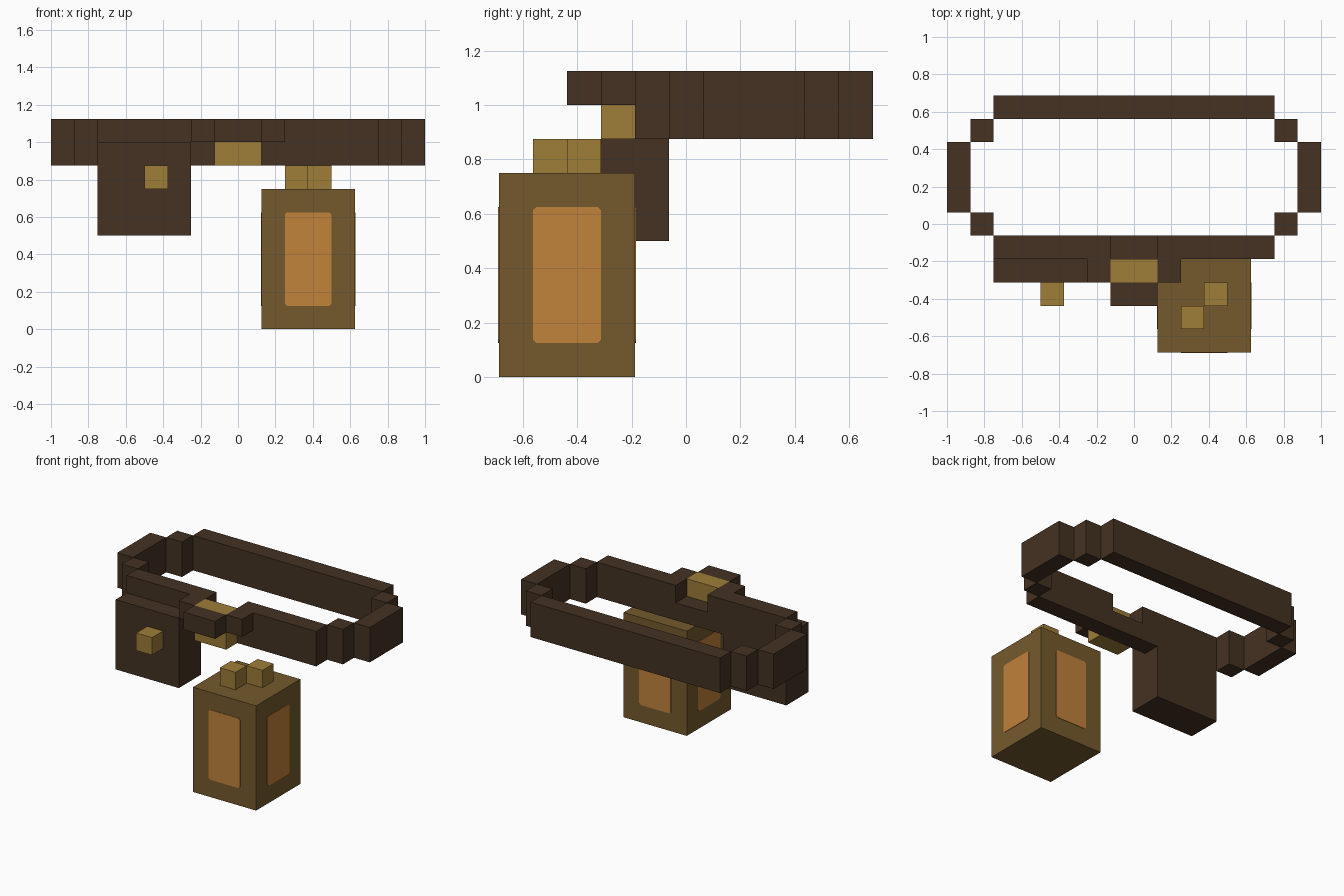
import bpy, bmesh
from mathutils import Matrix, Vector
from math import pi

U = 0.125  # one block

cube = bpy.data.objects.get("Cube")
if cube:
    bpy.data.objects.remove(cube)


def material(name, rgb):
    m = bpy.data.materials.new(name)
    m.use_nodes = True
    m.diffuse_color = (*rgb, 1)
    m.node_tree.nodes["Principled BSDF"].inputs["Base Color"].default_value = (*rgb, 1)
    return m


LEATHER = material("dark leather", (0.058, 0.032, 0.016))
BRASS = material("brass", (0.342, 0.205, 0.040))
FRAME = material("lantern bronze", (0.178, 0.102, 0.026))
GLOW = material("amber glass", (0.533, 0.223, 0.044))


def finish(name, bm, mat):
    bmesh.ops.recalc_face_normals(bm, faces=bm.faces)
    mesh = bpy.data.meshes.new(name)
    bm.to_mesh(mesh)
    bm.free()
    mesh.materials.append(mat)
    ob = bpy.data.objects.new(name, mesh)
    bpy.context.collection.objects.link(ob)
    return ob


def box(name, mat, x, y, z):
    """Box from (low, high) ranges measured in blocks."""
    bm = bmesh.new()
    size = [(b - a) * U for a, b in (x, y, z)]
    mid = Vector([(a + b) / 2 * U for a, b in (x, y, z)])
    bmesh.ops.create_cube(bm, size=1, matrix=Matrix.Translation(mid) @ Matrix.Diagonal((*size, 1)))
    return finish(name, bm, mat)


# Belt loop: back strap, stepped corners, sides, split front strap
BELT = (7, 9)
box("belt_back", LEATHER, (-6, 6), (4.5, 5.5), BELT)
box("belt_front_middle", LEATHER, (-1, 1), (-1.5, -0.5), (7, 8))
for side, s in (("left", 1), ("right", -1)):
    def span(a, b):
        return tuple(sorted((a * s, b * s)))
    box(side + "_belt_side", LEATHER, span(7, 8), (0.5, 3.5), BELT)
    box(side + "_belt_back_corner", LEATHER, span(6, 7), (3.5, 4.5), BELT)
    box(side + "_belt_front_corner", LEATHER, span(6, 7), (-0.5, 0.5), BELT)
    box(side + "_belt_front", LEATHER, span(1, 6), (-1.5, -0.5), BELT)
    box(side + "_buckle_keeper", LEATHER, span(1, 2), (-2.5, -1.5), (8, 9))

# Buckle
box("buckle", BRASS, (-1, 1), (-2.5, -1.5), BELT)
box("buckle_strap", LEATHER, (-1, 1), (-3.5, -2.5), (8, 9))

# Pouch with clasp
box("pouch", LEATHER, (-6, -2), (-2.5, -0.5), (4, 8))
box("pouch_clasp", BRASS, (-4, -3), (-3.5, -2.5), (6, 7))

# Lantern with two hanging studs
box("lantern_body", FRAME, (1, 5), (-5.5, -1.5), (0, 6))
box("front_lantern_stud", BRASS, (2, 3), (-4.5, -3.5), (6, 7))
box("back_lantern_stud", BRASS, (3, 4), (-3.5, -2.5), (6, 7))

# Glass pane with clipped corners on each lantern side
centre = Matrix.Translation((3 * U, -3.5 * U, 3 * U))
W, H, CLIP, THICK = U, 2 * U, 0.012, 0.003
for i, label in enumerate(("front", "left", "back", "right")):
    bm = bmesh.new()
    outline = []
    for sx, sz in ((1, 1), (-1, 1), (-1, -1), (1, -1)):
        pair = [(sx * W, sz * (H - CLIP)), (sx * (W - CLIP), sz * H)]
        outline += pair if sx * sz > 0 else pair[::-1]
    face = bm.faces.new([bm.verts.new((x, -2 * U, z)) for x, z in outline])
    grown = bmesh.ops.extrude_face_region(bm, geom=[face])
    moved = [v for v in grown["geom"] if isinstance(v, bmesh.types.BMVert)]
    bmesh.ops.translate(bm, verts=moved, vec=(0, -THICK, 0))
    bm.transform(centre @ Matrix.Rotation(i * pi / 2, 4, "Z"))
    finish(label + "_lantern_pane", bm, GLOW)
